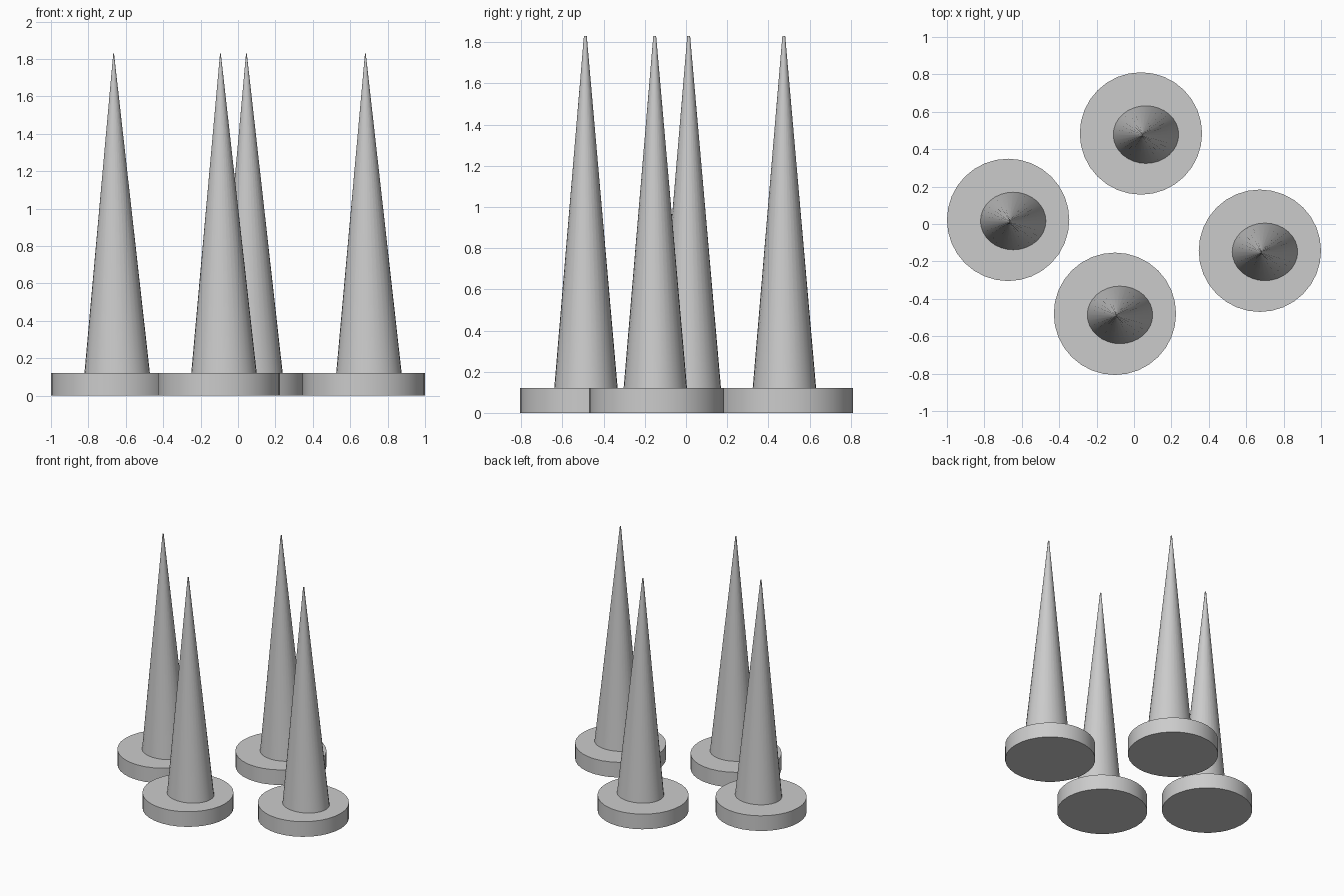
import bpy, bmesh
from math import cos, sin, tau

if "Cube" in bpy.data.objects:
    bpy.data.objects.remove(bpy.data.objects["Cube"])

SIDES = 32


def lathe(name, rings, location):
    """Capped solid through elliptical rings (cx, cy, z, rx, ry)."""
    bm = bmesh.new()
    loops = []
    for cx, cy, z, rx, ry in rings:
        loops.append([bm.verts.new((cx + rx * cos(tau * i / SIDES),
                                    cy + ry * sin(tau * i / SIDES), z))
                      for i in range(SIDES)])
    for a, b in zip(loops, loops[1:]):
        for i in range(SIDES):
            j = (i + 1) % SIDES
            bm.faces.new((a[i], a[j], b[j], b[i]))
    bm.faces.new(loops[0][::-1])
    bm.faces.new(loops[-1])
    mesh = bpy.data.meshes.new(name)
    bm.to_mesh(mesh)
    bm.free()
    ob = bpy.data.objects.new(name, mesh)
    ob.location = location
    bpy.context.collection.objects.link(ob)
    bpy.ops.object.select_all(action='DESELECT')
    ob.select_set(True)
    bpy.context.view_layer.objects.active = ob
    bpy.ops.object.shade_smooth_by_angle()
    return ob


# Four spikes, each on its own round base
centres = [(-0.673, 0.022), (0.037, 0.484), (0.673, -0.143), (-0.102, -0.48)]
for n, (x, y) in enumerate(centres, 1):
    # Flat round base
    lathe(f"base_{n}", [(0, 0, 0, 0.327, 0.327),
                        (0, 0, 0.12, 0.327, 0.327)], (x, y, 0))
    # Slightly off-centre, oval, leaning spike
    lathe(f"spike_{n}", [(0.027, -0.006, 0.12, 0.175, 0.154),
                         (0.008, -0.009, 1.83, 0.002, 0.007)], (x, y, 0))
